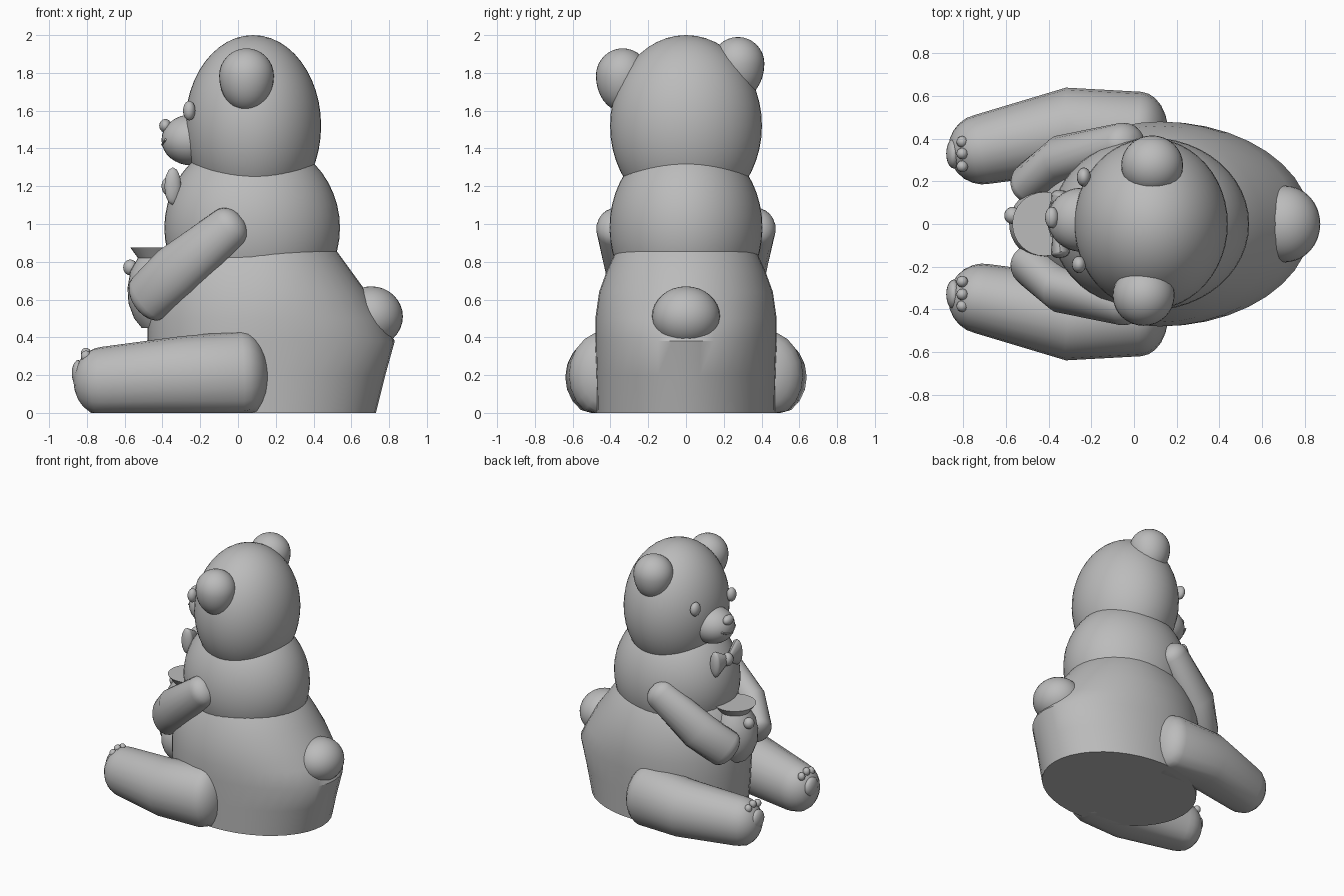
import bpy, bmesh
from math import sin, cos, pi
from mathutils import Vector

cube = bpy.data.objects.get("Cube")
if cube:
    bpy.data.objects.remove(cube)

GREY = bpy.data.materials.new("soft grey")
GREY.use_nodes = True
GREY.diffuse_color = (0.5, 0.5, 0.5, 1)
GREY.node_tree.nodes["Principled BSDF"].inputs["Base Color"].default_value = (0.5, 0.5, 0.5, 1)


def finish(name, bm, angle=40):
    bmesh.ops.recalc_face_normals(bm, faces=bm.faces)
    mesh = bpy.data.meshes.new(name)
    bm.to_mesh(mesh)
    bm.free()
    mesh.materials.append(GREY)
    obj = bpy.data.objects.new(name, mesh)
    bpy.context.collection.objects.link(obj)
    bpy.ops.object.select_all(action='DESELECT')
    obj.select_set(True)
    bpy.context.view_layer.objects.active = obj
    bpy.ops.object.shade_smooth_by_angle(angle=angle * pi / 180)
    return obj


def ellipsoid(name, centre, radii, lower=None, seg=32):
    """Ellipsoid whose lower half may have its own height."""
    bm = bmesh.new()
    bmesh.ops.create_uvsphere(bm, u_segments=seg, v_segments=seg // 2, radius=1)
    for v in bm.verts:
        rz = lower if lower and v.co.z < 0 else radii[2]
        v.co = Vector((v.co.x * radii[0], v.co.y * radii[1], v.co.z * rz)) + Vector(centre)
    return finish(name, bm)


def loft(name, rings, angle=40):
    """Skin a list of closed rings and cap both ends."""
    bm = bmesh.new()
    loops = [[bm.verts.new(p) for p in ring] for ring in rings]
    n = len(loops[0])
    for a, b in zip(loops, loops[1:]):
        for i in range(n):
            bm.faces.new((a[i], a[(i + 1) % n], b[(i + 1) % n], b[i]))
    bm.faces.new(loops[0])
    bm.faces.new(loops[-1])
    return finish(name, bm, angle)


def limb(name, stations, start_cap, end_cap, seg=20, floor=False):
    """Tube through (point, side radius, upright radius) stations with round ends."""
    pts = [Vector(s[0]) for s in stations]
    rings = []

    def ring(centre, tangent, ra, rb):
        side = tangent.cross(Vector((0, 0, 1))).normalized()
        up = side.cross(tangent).normalized()
        out = []
        for i in range(seg):
            t = 2 * pi * i / seg
            p = centre + side * ra * cos(t) + up * rb * sin(t)
            if floor:
                p.z = max(p.z, 0)
            out.append(p)
        rings.append(out)

    last = len(pts) - 1
    for i, (_, ra, rb) in enumerate(stations):
        t = (pts[min(i + 1, last)] - pts[max(i - 1, 0)]).normalized()
        steps = [k * pi / 12 for k in range(1, 6)]
        if i == 0:
            for a in reversed(steps):
                ring(pts[i] - t * start_cap * sin(a), t, ra * cos(a), rb * cos(a))
        ring(pts[i], t, ra, rb)
        if i == last:
            for a in steps:
                ring(pts[i] + t * end_cap * sin(a), t, ra * cos(a), rb * cos(a))
    return loft(name, rings)


def turned(name, centre, profile, seg=32):
    x, y = centre
    return loft(name, [[(x + r * cos(2 * pi * i / seg), y + r * sin(2 * pi * i / seg), z)
                        for i in range(seg)] for r, z in profile])


# Lower body: egg-shaped rings of (height, front x, back x, half width)
BODY = [(0, -0.45, 0.73, 0.47), (0.2, -0.47, 0.78, 0.475), (0.38, -0.48, 0.83, 0.48),
        (0.5, -0.48, 0.765, 0.48), (0.64, -0.47, 0.68, 0.46), (0.75, -0.44, 0.60, 0.42),
        (0.86, -0.38, 0.52, 0.37), (0.95, -0.3, 0.42, 0.3)]
MID = 0.12
rings = []
for z, front, back, half in BODY:
    ring = []
    for i in range(40):
        c, s = cos(2 * pi * i / 40), sin(2 * pi * i / 40)
        ring.append((MID + c * (back - MID if c > 0 else MID - front), s * half, z))
    rings.append(ring)
loft("lower_body", rings)

# Chest, head and tail
ellipsoid("chest", (0.075, 0, 0.98), (0.465, 0.405, 0.48), seg=48)
ellipsoid("head", (0.08, 0, 1.52), (0.36, 0.402, 0.48), seg=48)
ellipsoid("tail", (0.705, 0, 0.51), (0.168, 0.18, 0.16))

# Face, with the head tipped slightly to one side
ellipsoid("right_ear", (0.045, -0.335, 1.785), (0.145, 0.142, 0.145), lower=0.19)
ellipsoid("left_ear", (0.085, 0.275, 1.85), (0.145, 0.14, 0.14), lower=0.19)
ellipsoid("right_eye", (-0.258, -0.19, 1.6), (0.033, 0.04, 0.052), seg=20)
ellipsoid("left_eye", (-0.235, 0.22, 1.635), (0.033, 0.045, 0.052), seg=20)
ellipsoid("muzzle", (-0.245, 0.02, 1.445), (0.16, 0.15, 0.135))
ellipsoid("nose", (-0.385, 0.03, 1.52), (0.032, 0.05, 0.036), seg=20)
smile = [((-0.40 + 0.5 * (y * y) * 5, 0.025 + y, 1.42 + 4 * y * y), 0.007, 0.007)
         for y in (-0.08, -0.04, 0, 0.04, 0.08)]
limb("mouth", smile, 0.007, 0.007, seg=8)

# Honey pot held between the paws
turned("pot", (-0.42, 0), [(0.09, 0.45), (0.13, 0.5), (0.16, 0.58), (0.165, 0.66),
                           (0.15, 0.75), (0.11, 0.82), (0.15, 0.875)])
ellipsoid("pot_knob", (-0.57, 0.04, 0.77), (0.038, 0.04, 0.042), seg=20)

# Bow tie knot
ellipsoid("bow_knot", (-0.365, 0.01, 1.2), (0.04, 0.045, 0.05), seg=20)

# Paired parts
for side, s in (("left", 1), ("right", -1)):
    limb(side + "_bow_wing", [((-0.36, 0.02 * s, 1.2), 0.02, 0.035),
                              ((-0.345, 0.13 * s, 1.2), 0.045, 0.1)], 0.01, 0.03, seg=12)
    limb(side + "_arm", [((-0.05, 0.375 * s, 0.98), 0.1, 0.115),
                         ((-0.33, 0.31 * s, 0.75), 0.11, 0.145),
                         ((-0.475, 0.2 * s, 0.61), 0.1, 0.14)], 0.09, 0.08)
    limb(side + "_leg", [((0.02, 0.42 * s, 0.2), 0.2, 0.235),
                         ((-0.3, 0.44 * s, 0.19), 0.2, 0.215),
                         ((-0.71, 0.35 * s, 0.165), 0.165, 0.185)], 0.14, 0.16, floor=True)
    ellipsoid(side + "_sole_pad", (-0.845, 0.33 * s, 0.21), (0.035, 0.07, 0.07), seg=20)
    for k, (y, z) in enumerate(((0.385, 0.3), (0.33, 0.315), (0.27, 0.3))):
        ellipsoid(f"{side}_toe_{k + 1}", (-0.805, y * s, z), (0.027, 0.027, 0.03), seg=16)
